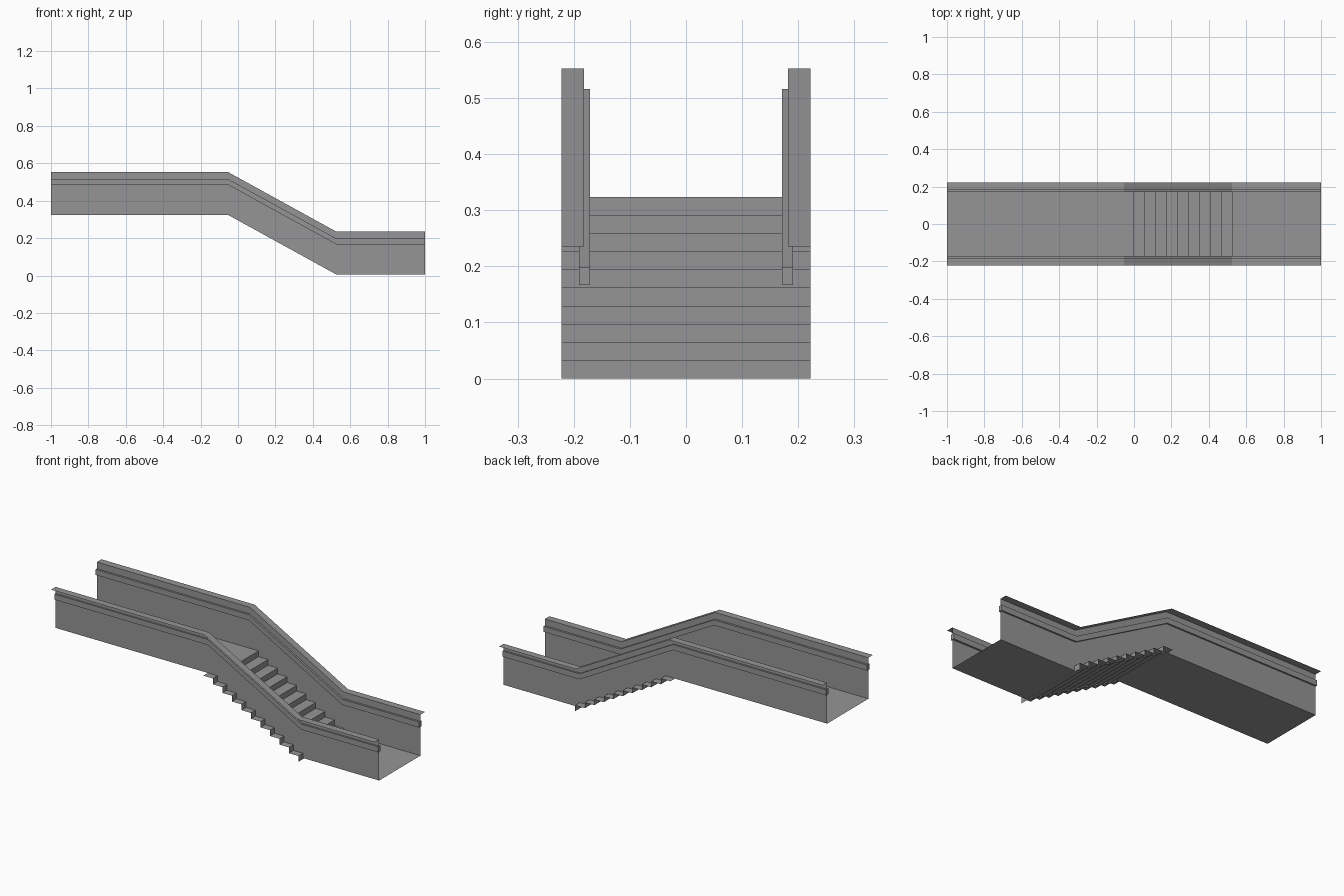
import bpy
import bmesh

cube = bpy.data.objects.get("Cube")
if cube:
    bpy.data.objects.remove(cube, do_unlink=True)

# One plain grey for everything
grey = bpy.data.materials.new("plain_grey")
grey.use_nodes = True
colour = (0.3, 0.3, 0.3, 1)
grey.diffuse_color = colour
grey.node_tree.nodes["Principled BSDF"].inputs["Base Color"].default_value = colour

# Floor line of the walkway as (x, z): landing, slope, lower landing
PATH = [(-1, 0.324), (-0.053, 0.324), (0.525, 0.006), (1, 0.006)]
WALL_Y = 0.182
CAP_Y = 0.222
HEIGHT = 0.229
STEPS = 10
RUN, RISE = 0.0588, 0.0324


def sweep(name, path, section, closed=False):
    """Carry a (y, z) section along an (x, z) path; closed sections get end caps."""
    bm = bmesh.new()
    rings = [[bm.verts.new((x, y, z + dz)) for y, dz in section] for x, z in path]
    n = len(section)
    for a, b in zip(rings, rings[1:]):
        for i in range(n if closed else n - 1):
            j = (i + 1) % n
            bm.faces.new((a[i], b[i], b[j], a[j]))
    if closed:
        bm.faces.new(rings[0])
        bm.faces.new(rings[-1][::-1])
        bmesh.ops.recalc_face_normals(bm, faces=bm.faces)
    mesh = bpy.data.meshes.new(name)
    bm.to_mesh(mesh)
    bm.free()
    mesh.materials.append(grey)
    obj = bpy.data.objects.new(name, mesh)
    bpy.context.collection.objects.link(obj)
    return obj


# Side panels with a flat outward cap and a handrail bar through the panel
for side, s in (("left", 1), ("right", -1)):
    sweep(side + "_wall", PATH, [(s * WALL_Y, 0), (s * WALL_Y, HEIGHT)])
    cap = [(WALL_Y, HEIGHT), (CAP_Y, HEIGHT)]
    if s < 0:
        cap = [(-y, z) for y, z in reversed(cap)]
    sweep(side + "_cap", PATH, cap)
    bar = [(0.171, 0.161), (0.191, 0.161), (0.191, 0.192), (0.171, 0.192)]
    sweep(side + "_handrail", PATH, [(s * y, z) for y, z in bar], closed=True)

# Flat landings
floor = [(-WALL_Y, 0), (WALL_Y, 0)]
sweep("upper_floor", PATH[:2], floor)
sweep("lower_floor", PATH[2:], floor)

# Folded stair sheet, wider than the panels
stairs = [(-RUN, STEPS * RISE)]
for i in range(STEPS):
    stairs += [(i * RUN, (STEPS - i) * RISE), (i * RUN, (STEPS - i - 1) * RISE)]
sweep("stairs", stairs, [(-CAP_Y, 0), (CAP_Y, 0)])
